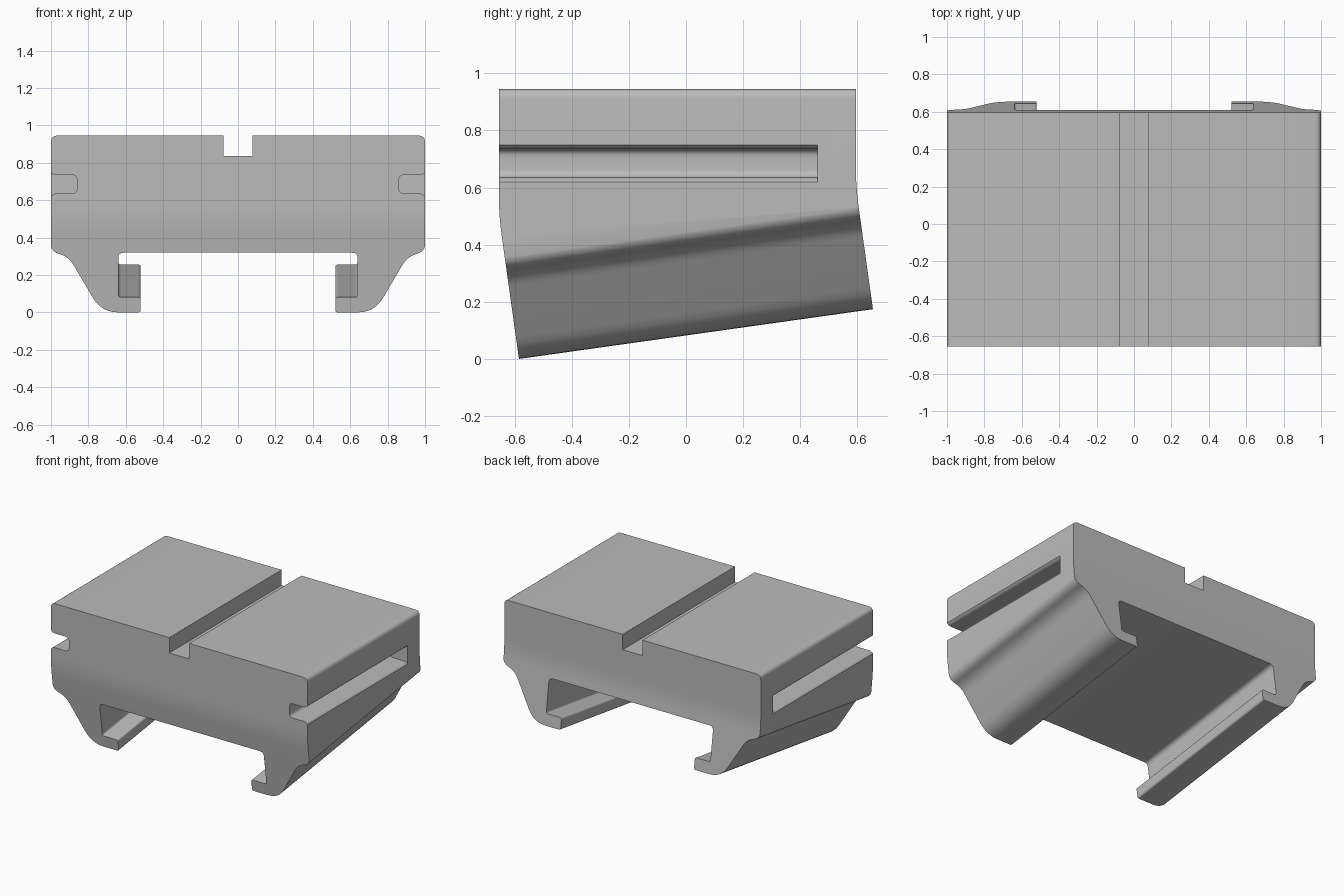
import bpy, bmesh, math
from mathutils import Vector

cube = bpy.data.objects.get("Cube")
if cube:
    bpy.data.objects.remove(cube, do_unlink=True)

grey = bpy.data.materials.new("plain grey")
grey.use_nodes = True
GREY = (0.5, 0.5, 0.5, 1)
grey.diffuse_color = GREY
grey.node_tree.nodes["Principled BSDF"].inputs["Base Color"].default_value = GREY


def rounded(corners, steps=6):
    """Outline from (u, v, radius) corners, each eased over its cut-back length."""
    out = []
    for i, (u, v, cut) in enumerate(corners):
        p = Vector((u, v))
        if not cut:
            out.append(p)
            continue
        a = Vector(corners[i - 1][:2])
        b = Vector(corners[(i + 1) % len(corners)][:2])
        s, e = p + (a - p).normalized() * cut, p + (b - p).normalized() * cut
        for k in range(steps + 1):
            t = k / steps
            out.append(s * (1 - t) ** 2 + p * 2 * t * (1 - t) + e * t * t)
    return out


def prism(name, outline, place, start, end):
    """Extrude an outline; place(u, v, depth) gives the 3D position."""
    bm = bmesh.new()
    rings = [[bm.verts.new(place(u, v, d)) for u, v in outline] for d in (start, end)]
    bm.faces.new(rings[0])
    bm.faces.new(rings[1])
    n = len(outline)
    for i in range(n):
        j = (i + 1) % n
        bm.faces.new((rings[0][i], rings[0][j], rings[1][j], rings[1][i]))
    bmesh.ops.recalc_face_normals(bm, faces=bm.faces)
    mesh = bpy.data.meshes.new(name)
    bm.to_mesh(mesh)
    bm.free()
    mesh.materials.append(grey)
    obj = bpy.data.objects.new(name, mesh)
    bpy.context.collection.objects.link(obj)
    return obj


def combine(target, cutter, operation):
    mod = target.modifiers.new(operation.lower(), 'BOOLEAN')
    mod.operation, mod.solver, mod.object = operation, 'EXACT', cutter
    bpy.context.view_layer.objects.active = target
    bpy.ops.object.modifier_apply(modifier=mod.name)
    bpy.data.objects.remove(cutter, do_unlink=True)


def mirrored(half):
    return half + [(-u, v, r) for u, v, r in reversed(half)]


TILT = math.radians(8)
C, S = math.cos(TILT), math.sin(TILT)


def along_rail(u, v, d):
    return (u, -0.585 + d * C - v * S, d * S + v * C)


def along_y(u, v, d):
    return (u, d, v)


def along_x(u, v, d):
    return (d, u, v)


# Tilted clamp: channel, hooked feet and flared shoulders
clamp = mirrored([
    (0.64, 0.322, 0.03), (0.64, 0.082, 0.015), (0.52, 0.082, 0.015),
    (0.52, 0, 0.015), (0.73, 0, 0.09), (0.905, 0.3, 0.05),
    (1.002, 0.33, 0.045), (1.002, 1.6, 0)])
body = prism("clamp_body", rounded(clamp), along_rail, -0.6, 1.9)

# Upright block outline with rounded top edges and the centre groove
block = mirrored([
    (0.077, 0.836, 0), (0.077, 0.945, 0), (1, 0.945, 0.035), (1, -0.3, 0)])
combine(body, prism("block_outline", rounded(block), along_y, -1, 1), 'INTERSECT')

# Side outline: vertical ends above, ends square to the tilted rail below
side = [(-0.571, -0.1, 0), (-0.655, 0.5, 0.07), (-0.655, 1.1, 0),
        (0.595, 1.1, 0), (0.595, 0.601, 0.07), (0.693, -0.1, 0)]
combine(body, prism("side_outline", rounded(side), along_x, -1.2, 1.2), 'INTERSECT')

# Side slots, open at the front and closed at the back
for name, sign in (("left_slot", 1), ("right_slot", -1)):
    slot = [(0.86, 0.635, 0.03), (0.985, 0.635, 0.015), (1.02, 0.6, 0),
            (1.02, 0.77, 0), (0.985, 0.735, 0.015), (0.86, 0.735, 0.03)]
    slot = [(sign * u, v, r) for u, v, r in slot]
    combine(body, prism(name, rounded(slot), along_y, -0.9, 0.46), 'DIFFERENCE')

bpy.ops.object.select_all(action='DESELECT')
body.select_set(True)
bpy.context.view_layer.objects.active = body
bpy.ops.object.shade_smooth_by_angle(angle=math.radians(25))
